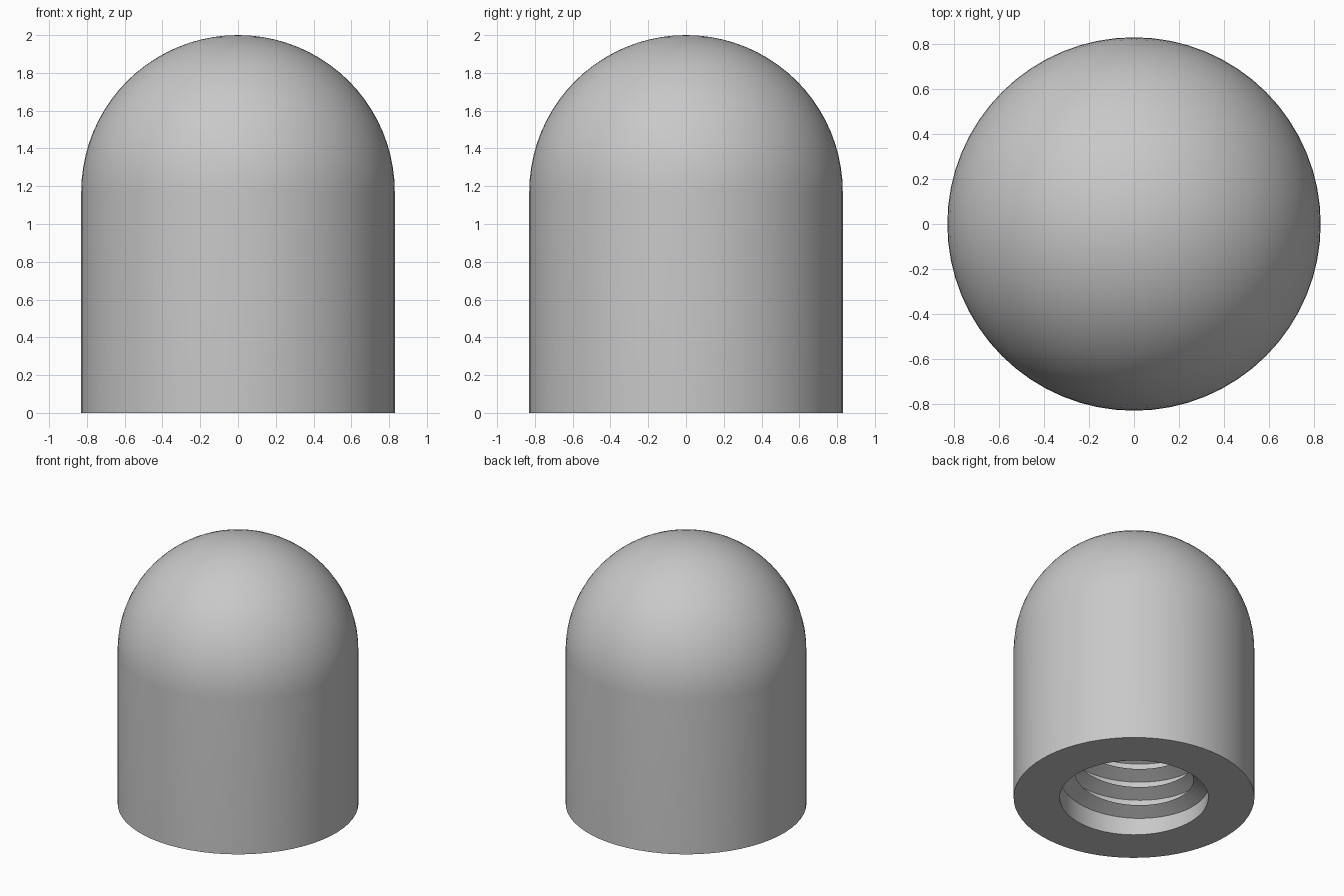
import bpy, bmesh
from math import sin, cos, pi, radians

if "Cube" in bpy.data.objects:
    bpy.data.objects.remove(bpy.data.objects["Cube"])

SEGMENTS = 64
RADIUS, HEIGHT = 0.83, 2.0
BORE, BORE_DEPTH = 0.512, 1.2
CREST, PITCH, FLANK = 0.41, 0.144, 0.048
TURNS, START_ANGLE, START_Z = 7, radians(90), 0.074

grey = bpy.data.materials.new("plain grey")
grey.use_nodes = True
colour = (0.58, 0.58, 0.58, 1)
grey.diffuse_color = colour
grey.node_tree.nodes["Principled BSDF"].inputs["Base Color"].default_value = colour


def finish(bm, name):
    """Turn a bmesh into a smooth shaded object with sharp edges kept."""
    bmesh.ops.recalc_face_normals(bm, faces=bm.faces)
    mesh = bpy.data.meshes.new(name)
    bm.to_mesh(mesh)
    bm.free()
    mesh.materials.append(grey)
    obj = bpy.data.objects.new(name, mesh)
    bpy.context.collection.objects.link(obj)
    bpy.ops.object.select_all(action="DESELECT")
    obj.select_set(True)
    bpy.context.view_layer.objects.active = obj
    bpy.ops.object.shade_smooth_by_angle(angle=radians(25))
    return obj


# Domed body with a blind bore, turned from one half profile
profile = [(0, BORE_DEPTH), (BORE, BORE_DEPTH), (BORE, 0), (RADIUS, 0)]
steps = 20
for i in range(steps + 1):
    a = i / steps * pi / 2
    profile.append((RADIUS * cos(a) if i < steps else 0,
                    HEIGHT - RADIUS + RADIUS * sin(a)))

bm = bmesh.new()
verts = [bm.verts.new((r, 0, z)) for r, z in profile]
edges = [bm.edges.new(pair) for pair in zip(verts, verts[1:])]
bmesh.ops.spin(bm, geom=verts + edges, cent=(0, 0, 0), axis=(0, 0, 1),
               angle=2 * pi, steps=SEGMENTS)
bmesh.ops.remove_doubles(bm, verts=bm.verts, dist=0.0001)
finish(bm, "domed_body")

# Right-handed internal thread: a triangular ridge swept along a helix
bm = bmesh.new()
rings = []
for i in range(TURNS * SEGMENTS + 1):
    a = START_ANGLE + 2 * pi * i / SEGMENTS
    z = START_Z + PITCH * i / SEGMENTS
    section = [(BORE + 0.003, z), (CREST, z + FLANK),
               (BORE + 0.003, z + 2 * FLANK)]
    rings.append([bm.verts.new((r * cos(a), r * sin(a), h)) for r, h in section])
for low, high in zip(rings, rings[1:]):
    for j in range(3):
        k = (j + 1) % 3
        bm.faces.new((low[j], low[k], high[k], high[j]))
bm.faces.new(rings[0])
bm.faces.new(rings[-1])
finish(bm, "internal_thread")
